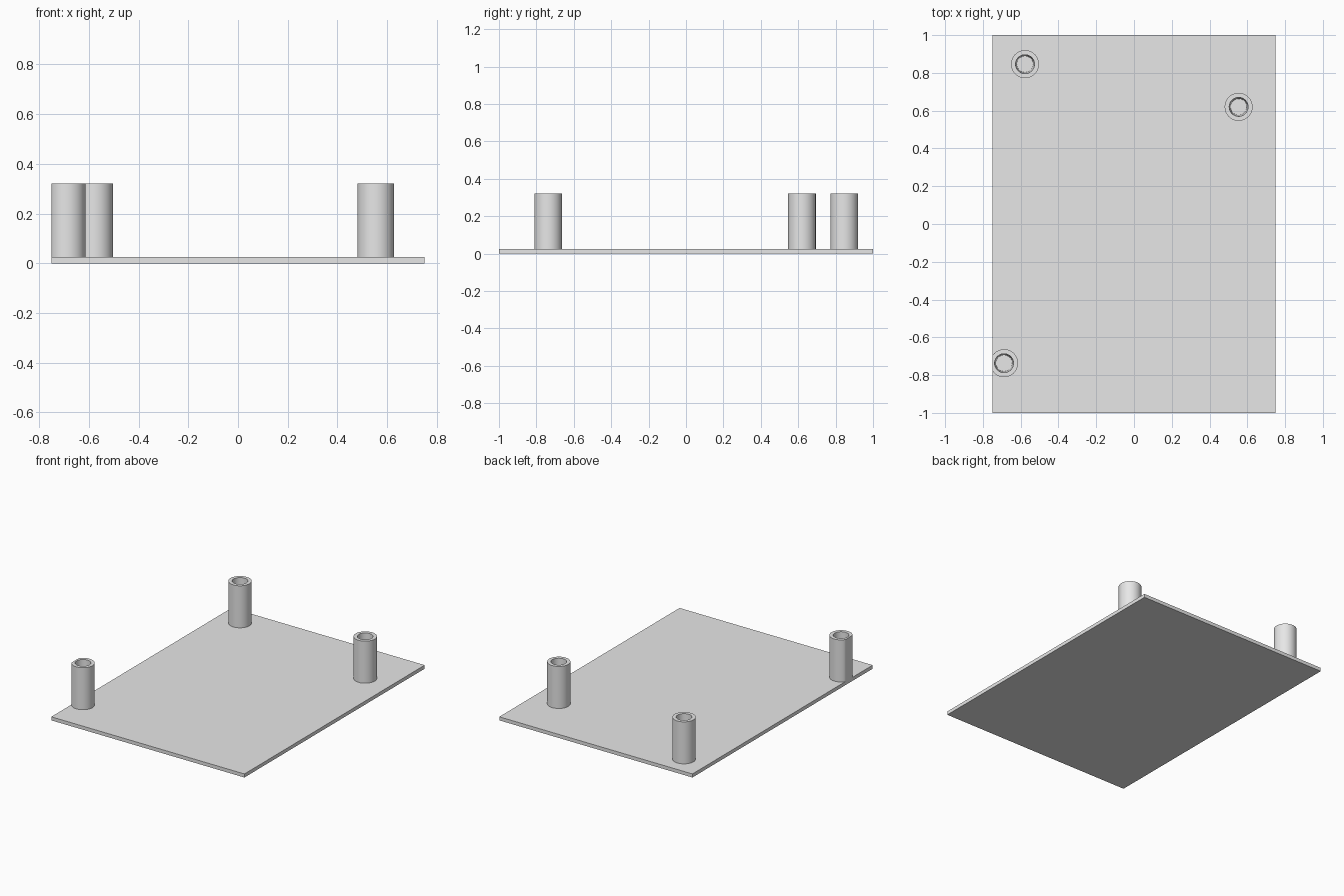
import bpy, bmesh, math

if "Cube" in bpy.data.objects:
    bpy.data.objects.remove(bpy.data.objects["Cube"])

HALF_X, HALF_Y = 0.75, 1.0
PLATE_TOP, POST_TOP = 0.025, 0.32
SEGMENTS = 48

grey = bpy.data.materials.new("light_grey")
grey.diffuse_color = (0.8, 0.8, 0.8, 1)
grey.use_nodes = True
grey.node_tree.nodes["Principled BSDF"].inputs["Base Color"].default_value = grey.diffuse_color


def add_object(name, bm):
    mesh = bpy.data.meshes.new(name)
    bmesh.ops.recalc_face_normals(bm, faces=bm.faces)
    bm.to_mesh(mesh)
    bm.free()
    mesh.materials.append(grey)
    obj = bpy.data.objects.new(name, mesh)
    bpy.context.collection.objects.link(obj)
    return obj


# Thin base plate
bm = bmesh.new()
bmesh.ops.create_cube(bm, size=1)
for v in bm.verts:
    v.co.x *= 2 * HALF_X
    v.co.y *= 2 * HALF_Y
    v.co.z = PLATE_TOP if v.co.z > 0 else 0
add_object("base_plate", bm)

# Hollow post: outer wall, flat rim, slightly tapered bore down to the plate
PROFILE = [(0.074, PLATE_TOP), (0.074, POST_TOP), (0.05, POST_TOP), (0.043, PLATE_TOP)]


def add_post(name, x, y):
    bm = bmesh.new()
    rings = []
    for r, z in PROFILE:
        ring = []
        for i in range(SEGMENTS):
            a = 2 * math.pi * i / SEGMENTS
            # the wall is trimmed flush with the plate edge
            px = max(x + r * math.cos(a), -HALF_X)
            ring.append(bm.verts.new((px, y + r * math.sin(a), z)))
        rings.append(ring)
    for k, lower in enumerate(rings):
        upper = rings[(k + 1) % len(rings)]
        for i in range(SEGMENTS):
            j = (i + 1) % SEGMENTS
            bm.faces.new((lower[i], lower[j], upper[j], upper[i]))
    obj = add_object(name, bm)
    bpy.ops.object.select_all(action='DESELECT')
    obj.select_set(True)
    bpy.context.view_layer.objects.active = obj
    bpy.ops.object.shade_smooth_by_angle(angle=math.radians(30))


add_post("back_left_post", -0.577, 0.846)
add_post("back_right_post", 0.554, 0.62)
add_post("front_left_post", -0.688, -0.737)
